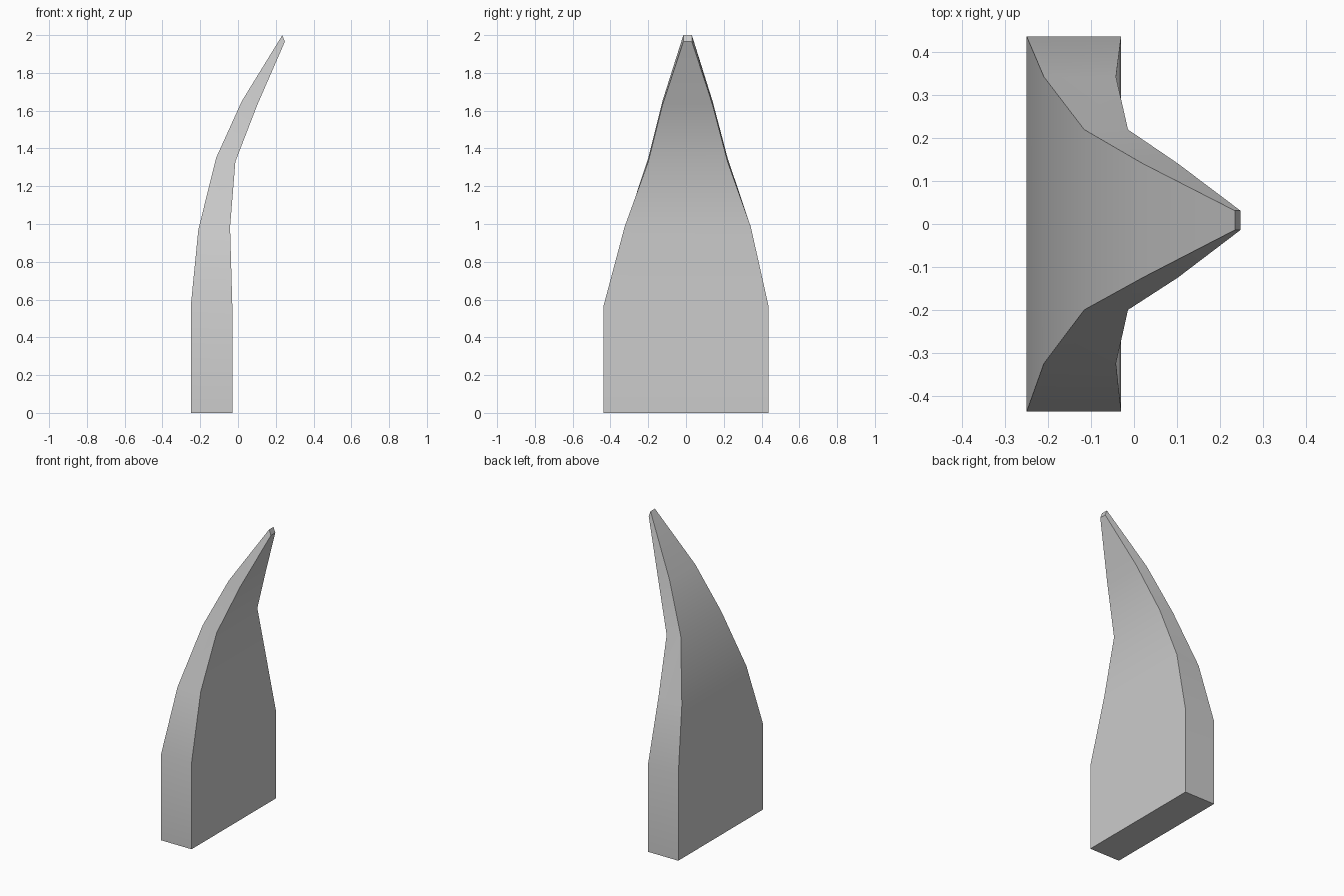
import bpy, bmesh

if "Cube" in bpy.data.objects:
    bpy.data.objects.remove(bpy.data.objects["Cube"])

# Cross-sections up the blade: outer edge (x, z), inner edge (x, z), y min, y max
sections = [
    ((-0.25, 0.0), (-0.03, 0.0), -0.437, 0.437),
    ((-0.25, 0.565), (-0.03, 0.565), -0.437, 0.437),
    ((-0.21, 0.97), (-0.042, 0.985), -0.325, 0.343),
    ((-0.116, 1.35), (-0.014, 1.33), -0.20, 0.22),
    ((0.02, 1.65), (0.102, 1.63), -0.125, 0.141),
    ((0.235, 2.0), (0.248, 1.965), -0.014, 0.031),
]

# Curved, tapering spike lofted through the sections
bm = bmesh.new()
rings = []
for (ax, az), (bx, bz), y0, y1 in sections:
    corners = [(ax, y0, az), (bx, y0, bz), (bx, y1, bz), (ax, y1, az)]
    rings.append([bm.verts.new(c) for c in corners])
for lo, hi in zip(rings, rings[1:]):
    for i in range(4):
        j = (i + 1) % 4
        bm.faces.new((lo[i], lo[j], hi[j], hi[i]))

# Base and tip caps
bm.faces.new(rings[0][::-1])
bm.faces.new(rings[-1])
bmesh.ops.recalc_face_normals(bm, faces=bm.faces)

mesh = bpy.data.meshes.new("curved_spike")
bm.to_mesh(mesh)
bm.free()
spike = bpy.data.objects.new("curved_spike", mesh)
bpy.context.collection.objects.link(spike)

# Smooth along the curve, sharp at the corners
bpy.context.view_layer.objects.active = spike
spike.select_set(True)
bpy.ops.object.shade_smooth_by_angle(angle=0.6)
